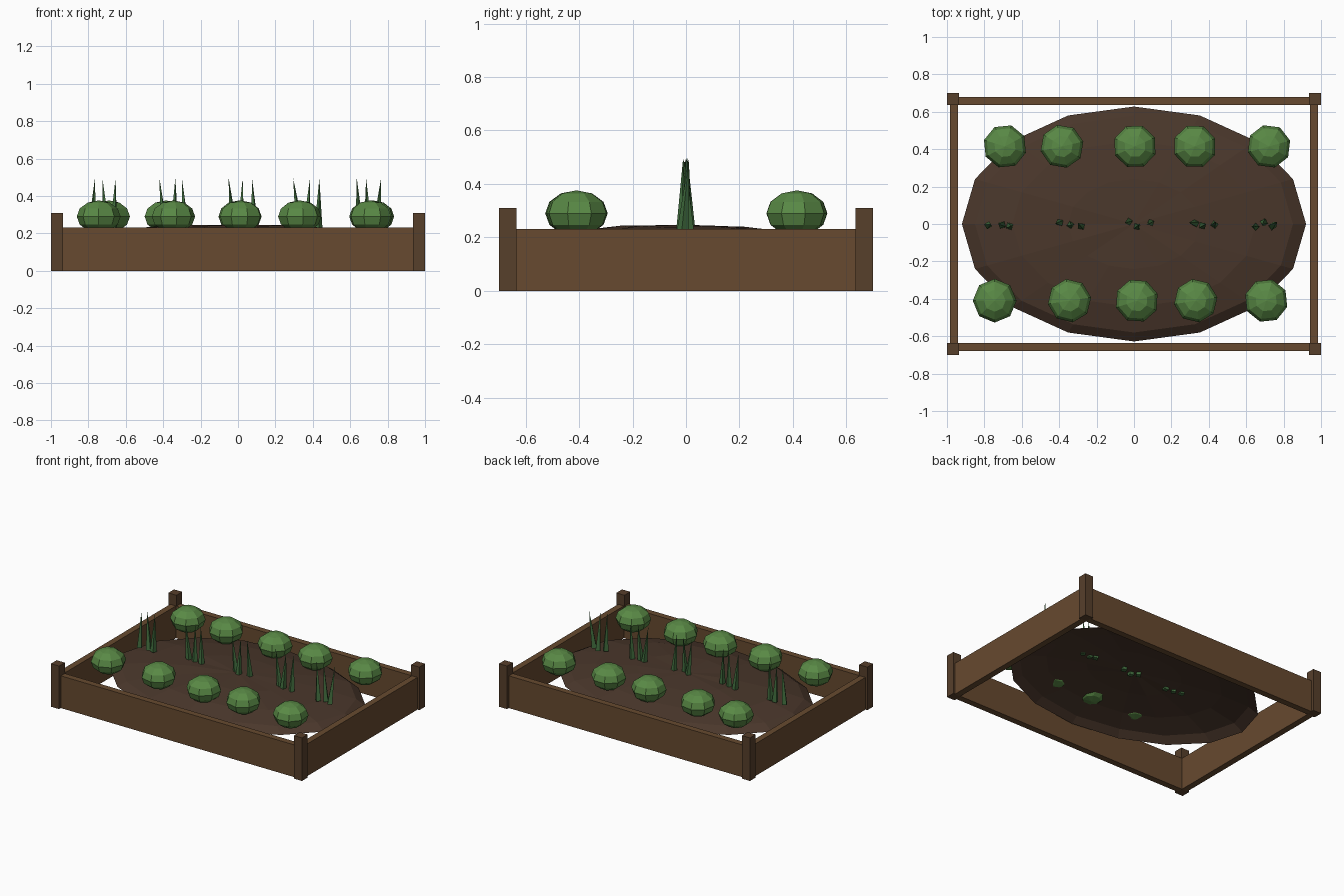
import bpy, bmesh, math, random
from mathutils import Matrix, Vector

if "Cube" in bpy.data.objects:
    bpy.data.objects.remove(bpy.data.objects["Cube"])

random.seed(4)


def material(name, rgb):
    m = bpy.data.materials.new(name)
    m.diffuse_color = (*rgb, 1)
    m.use_nodes = True
    m.node_tree.nodes["Principled BSDF"].inputs["Base Color"].default_value = m.diffuse_color
    return m


PLANK = material("plank_wood", (0.135, 0.068, 0.029))
POST = material("post_wood", (0.095, 0.05, 0.024))
SOIL = material("soil", (0.068, 0.038, 0.024))
CABBAGE = material("cabbage_green", (0.10, 0.25, 0.06))
SPROUT = material("sprout_green", (0.055, 0.16, 0.05))


def finish(bm, name, mat):
    mesh = bpy.data.meshes.new(name)
    bm.to_mesh(mesh)
    bm.free()
    mesh.materials.append(mat)
    obj = bpy.data.objects.new(name, mesh)
    bpy.context.collection.objects.link(obj)
    return obj


def box(name, size, loc, mat):
    bm = bmesh.new()
    bmesh.ops.create_cube(bm, size=1, matrix=Matrix.Translation(loc) @ Matrix.Diagonal((*size, 1)))
    return finish(bm, name, mat)


# Timber frame: planks between taller corner posts
for s, side in ((-1, "front"), (1, "back")):
    box(side + "_plank", (1.88, 0.045, 0.232), (0, s * 0.6575, 0.116), PLANK)
    for t, end in ((-1, "left"), (1, "right")):
        box(f"{side}_{end}_post", (0.065, 0.065, 0.31), (t * 0.9675, s * 0.6675, 0.155), POST)
for t, end in ((-1, "left"), (1, "right")):
    box(end + "_plank", (0.045, 1.28, 0.232), (t * 0.9625, 0, 0.116), PLANK)

# Soil mound: open, slightly uneven half dome
bm = bmesh.new()
bmesh.ops.create_uvsphere(bm, u_segments=16, v_segments=8, radius=1)
bmesh.ops.delete(bm, geom=[v for v in bm.verts if v.co.z < -0.01], context='VERTS')
for v in bm.verts:
    bump = random.uniform(-0.006, 0.004) if v.co.z > 0.1 else 0
    v.co = Vector((v.co.x * 0.92, v.co.y * 0.628, 0.14 + v.co.z * 0.11 + bump))
finish(bm, "soil_mound", SOIL)

# Two rows of cabbages
rows = {"back": (0.415, (-0.69, -0.385, 0.005, 0.325, 0.722)),
        "front": (-0.41, (-0.745, -0.345, 0.015, 0.33, 0.707))}
for row, (y, xs) in rows.items():
    for i, x in enumerate(xs):
        bm = bmesh.new()
        bmesh.ops.create_uvsphere(
            bm, u_segments=8, v_segments=6, radius=1,
            matrix=Matrix.Translation((x, y, 0.29))
            @ Matrix.Rotation(random.uniform(0, math.pi / 4), 4, 'Z')
            @ Matrix.Diagonal((0.117, 0.117, 0.086, 1)))
        finish(bm, f"{row}_cabbage_{i + 1}", CABBAGE)

# Middle row of sprouts: three slim leaves each, as (base x, tip x)
clusters = (((-0.78, -0.765), (-0.705, -0.725), (-0.665, -0.655)),
            ((-0.395, -0.42), (-0.34, -0.335), (-0.28, -0.30)),
            ((-0.025, -0.05), (0.015, 0.025), (0.09, 0.075)),
            ((0.33, 0.295), (0.365, 0.385), (0.43, 0.435)),
            ((0.65, 0.635), (0.695, 0.685), (0.74, 0.765)))
for i, leaves in enumerate(clusters):
    bm = bmesh.new()
    for base_x, tip_x in leaves:
        base = Vector((base_x, random.uniform(-0.015, 0.015), 0.225))
        tip = Vector((tip_x, random.uniform(-0.012, 0.012), 0.495))
        axis = tip - base
        bmesh.ops.create_cone(
            bm, cap_ends=True, segments=4, radius1=0.022, radius2=0, depth=axis.length,
            matrix=Matrix.Translation((base + tip) / 2)
            @ axis.to_track_quat('Z', 'Y').to_matrix().to_4x4()
            @ Matrix.Rotation(random.uniform(0, 1.5), 4, 'Z'))
    finish(bm, f"sprout_{i + 1}", SPROUT)
